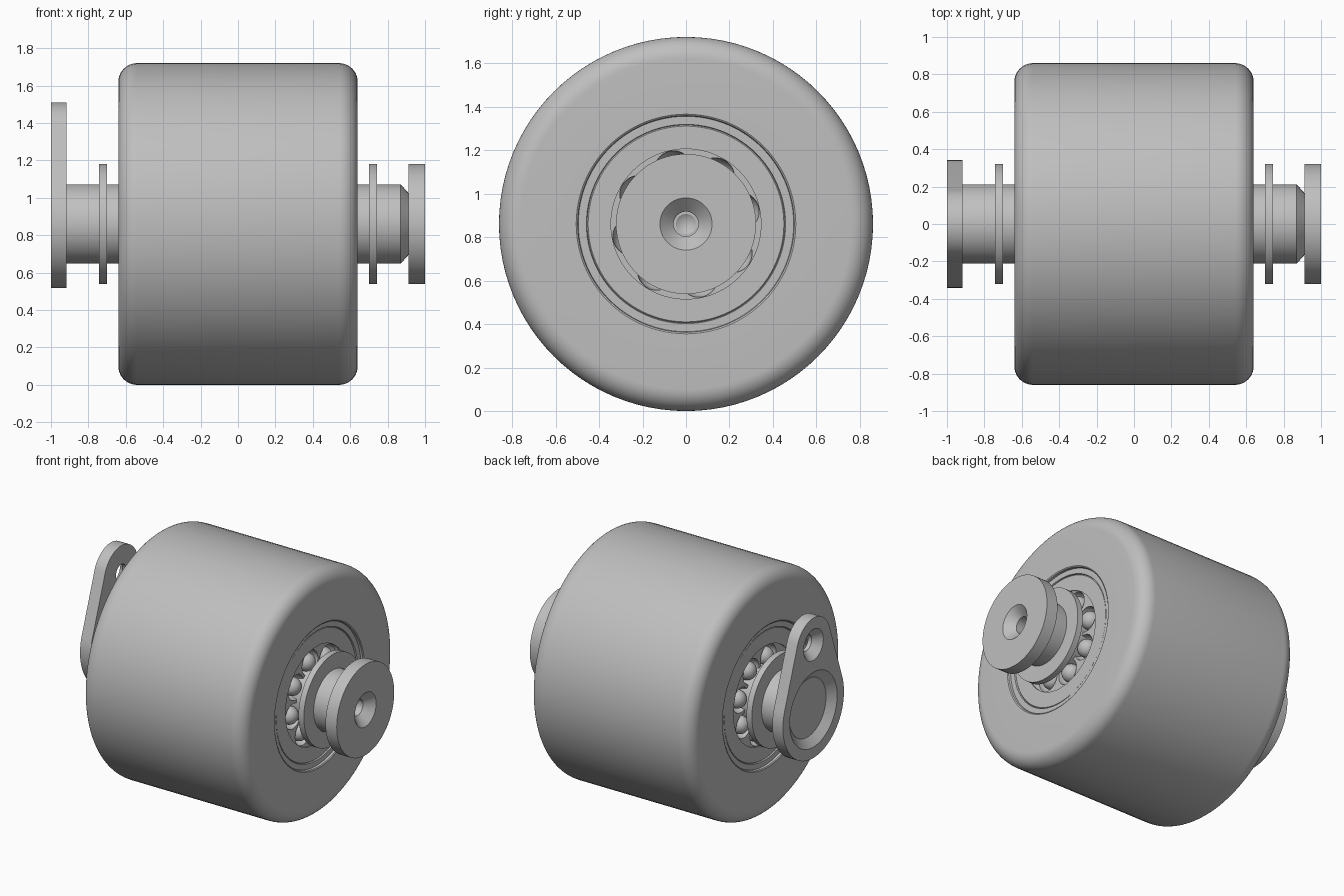
import bpy, bmesh, math
from mathutils import Matrix, Vector

cube = bpy.data.objects.get("Cube")
if cube:
    bpy.data.objects.remove(cube, do_unlink=True)

AXLE_Z = 0.86
parts = []

steel = bpy.data.materials.new("plain grey")
steel.use_nodes = True
GREY = (0.52, 0.52, 0.52, 1)
steel.diffuse_color = GREY
steel.node_tree.nodes["Principled BSDF"].inputs["Base Color"].default_value = GREY


def finish(bm, name, keep=True):
    bmesh.ops.remove_doubles(bm, verts=bm.verts, dist=1e-5)
    bmesh.ops.recalc_face_normals(bm, faces=bm.faces)
    mesh = bpy.data.meshes.new(name)
    bm.to_mesh(mesh)
    bm.free()
    mesh.materials.append(steel)
    obj = bpy.data.objects.new(name, mesh)
    bpy.context.collection.objects.link(obj)
    if keep:
        parts.append(obj)
    return obj


def lathe(name, profile, z=AXLE_Z, closed=False, keep=True):
    """Turn (x, radius) points about an axis along x at height z."""
    bm = bmesh.new()
    pts = [bm.verts.new((x, 0, z + r)) for x, r in profile]
    edges = [bm.edges.new(pair) for pair in zip(pts, pts[1:])]
    if closed:
        edges.append(bm.edges.new((pts[-1], pts[0])))
    bmesh.ops.spin(bm, geom=pts + edges, cent=(0, 0, z), axis=(1, 0, 0),
                   angle=math.tau, steps=96, use_merge=True)
    return finish(bm, name, keep)


def ball_ring(name, x, radius, keep=True):
    bm = bmesh.new()
    for i in range(8):
        a = math.radians(13 + 45 * i)
        spot = Vector((x, 0.255 * math.cos(a), AXLE_Z + 0.255 * math.sin(a)))
        bmesh.ops.create_uvsphere(bm, u_segments=32, v_segments=20, radius=radius,
                                  matrix=Matrix.Translation(spot))
    return finish(bm, name, keep)


def cut(obj, cutter):
    mod = obj.modifiers.new("cut", "BOOLEAN")
    mod.operation = "DIFFERENCE"
    mod.solver = "EXACT"
    mod.object = cutter
    bpy.context.view_layer.objects.active = obj
    bpy.ops.object.modifier_apply(modifier=mod.name)
    bpy.data.objects.remove(cutter, do_unlink=True)


# Wheel body with rounded shoulders and softened bearing seats
side = [(0.55, 0.48), (0.62, 0.495), (0.635, 0.498), (0.64, 0.505)]
for i in range(11):
    a = math.pi / 2 * i / 10
    side.append((0.54 + 0.1 * math.cos(a), 0.76 + 0.1 * math.sin(a)))
lathe("wheel", side + [(-x, r) for x, r in reversed(side)], closed=True)

# Axle pin with chamfered neck, end cap and countersunk centre hole
lathe("axle", [(-0.955, 0), (-0.955, 0.205), (-0.93, 0.212), (0.87, 0.212),
               (0.912, 0.165), (0.912, 0.322), (1, 0.322), (1, 0.12),
               (0.94, 0.057), (0.87, 0.057), (0.87, 0.046), (0.84, 0)])

# Bearings and washers on both sides
for s, label in ((1, "left"), (-1, "right")):
    lathe(label + "_bearing_race",
          [(s * x, r) for x, r in ((0.5, 0.345), (0.615, 0.345), (0.615, 0.45),
                                   (0.61, 0.455), (0.62, 0.458), (0.62, 0.497),
                                   (0.5, 0.49))], closed=True)
    cage = lathe(label + "_bearing_cage",
                 [(s * x, r) for x, r in ((0.48, 0.2), (0.605, 0.2),
                                          (0.605, 0.346), (0.48, 0.346))], closed=True)
    cut(cage, ball_ring("pocket_cutter", s * 0.605, 0.088, keep=False))
    ball_ring(label + "_bearing_balls", s * 0.575, 0.062)
    lathe(label + "_washer",
          [(s * x, r) for x, r in ((0.7, 0.2), (0.7, 0.322), (0.742, 0.322),
                                   (0.742, 0.2))], closed=True)

# Tapered retaining plate: hull of a large and a small circle
BIG, SMALL, TOP_Z = 0.342, 0.19, 1.32
lean = math.asin((BIG - SMALL) / (TOP_Z - AXLE_Z))
bm = bmesh.new()
outline = []
for z, r, start, end in ((TOP_Z, SMALL, lean, math.pi - lean),
                         (AXLE_Z, BIG, math.pi - lean, math.tau + lean)):
    for i in range(41):
        a = start + (end - start) * i / 40
        outline.append(bm.verts.new((-1, r * math.cos(a), z + r * math.sin(a))))
face = bm.faces.new(outline)
grown = bmesh.ops.extrude_face_region(bm, geom=[face])["geom"]
bmesh.ops.translate(bm, vec=(0.083, 0, 0),
                    verts=[g for g in grown if isinstance(g, bmesh.types.BMVert)])
plate = finish(bm, "retaining_plate")

# Countersunk axle seat and bolt hole in the plate
cut(plate, lathe("seat_cutter", [(-1.01, 0), (-1.01, 0.27), (-1, 0.265),
                                 (-0.95, 0.2), (-0.95, 0)], keep=False))
cut(plate, lathe("hole_cutter", [(-1.01, 0), (-1.01, 0.12), (-1, 0.11), (-0.945, 0.057),
                                 (-0.9, 0.057), (-0.9, 0)], z=TOP_Z, keep=False))

# Smooth curved surfaces, keep hard edges
bpy.ops.object.select_all(action="DESELECT")
for obj in parts:
    obj.select_set(True)
bpy.context.view_layer.objects.active = parts[0]
bpy.ops.object.shade_smooth_by_angle(angle=math.radians(30))
